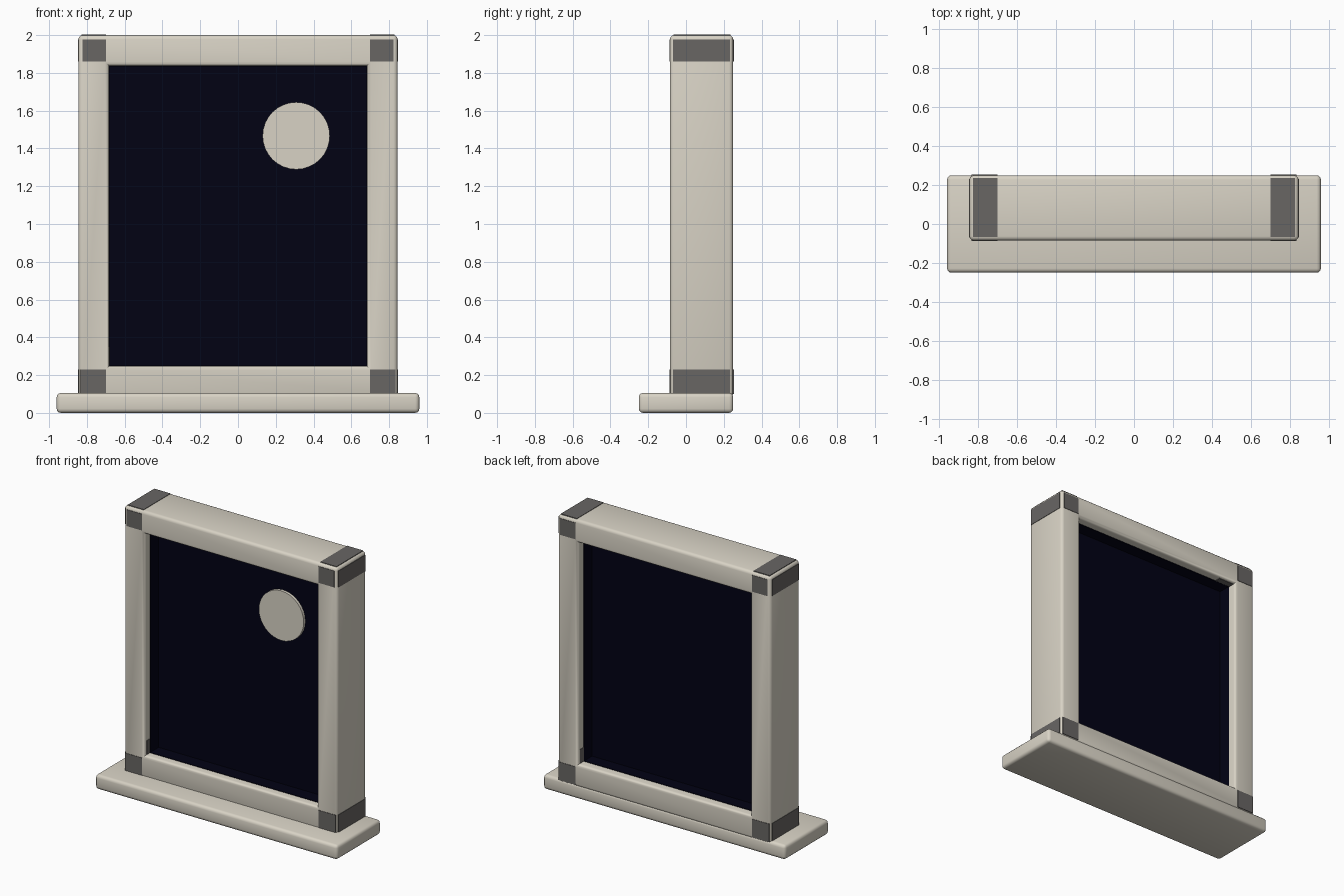
import bpy, bmesh
from math import radians
from mathutils import Matrix, Vector

cube = bpy.data.objects.get("Cube")
if cube:
    bpy.data.objects.remove(cube, do_unlink=True)


def material(name, rgb):
    m = bpy.data.materials.new(name)
    m.use_nodes = True
    m.diffuse_color = (*rgb, 1)
    m.node_tree.nodes["Principled BSDF"].inputs["Base Color"].default_value = (*rgb, 1)
    return m


stone = material("warm off white", (0.69, 0.65, 0.56))
grey = material("dark grey", (0.14, 0.133, 0.127))
night = material("midnight blue", (0.0005, 0.0005, 0.007))


def finish(name, bm, mat):
    bmesh.ops.recalc_face_normals(bm, faces=bm.faces)
    mesh = bpy.data.meshes.new(name)
    bm.to_mesh(mesh)
    bm.free()
    mesh.materials.append(mat)
    ob = bpy.data.objects.new(name, mesh)
    bpy.context.collection.objects.link(ob)
    bpy.ops.object.select_all(action="DESELECT")
    ob.select_set(True)
    bpy.context.view_layer.objects.active = ob
    bpy.ops.object.shade_smooth_by_angle(angle=radians(40))


def round_edges(bm, edges, width):
    bmesh.ops.bevel(bm, geom=edges, offset=width, segments=3, profile=0.5, affect="EDGES")


def box(name, lo, hi, mat, bevel=0):
    lo, hi = Vector(lo), Vector(hi)
    bm = bmesh.new()
    bmesh.ops.create_cube(bm, size=1, matrix=Matrix.Translation((lo + hi) / 2)
                          @ Matrix.Diagonal((*(hi - lo), 1)))
    if bevel:
        round_edges(bm, bm.edges[:], bevel)
    finish(name, bm, mat)


def ring(name, half, bottom, top, bar, front, back, mat, bevel=0):
    """Rectangular section swept round four mitred corners; inner corners stay sharp."""
    bm = bmesh.new()
    loops = []
    for sx, up in ((-1, 0), (1, 0), (1, 1), (-1, 1)):
        loops.append([bm.verts.new((sx * (half - i), y, top - i if up else bottom + i))
                      for i, y in ((0, front), (0, back), (bar, back), (bar, front))])
    for i in range(4):
        a, b = loops[i], loops[(i + 1) % 4]
        for j in range(4):
            k = (j + 1) % 4
            bm.faces.new((a[j], a[k], b[k], b[j]))
    bmesh.ops.recalc_face_normals(bm, faces=bm.faces)
    if bevel:
        round_edges(bm, [e for e in bm.edges if e.calc_face_angle_signed() > 0.5], bevel)
    finish(name, bm, mat)


# Frame and sill
W, FRONT, BACK, BOTTOM, TOP, BAR = 0.845, -0.085, 0.25, 0.085, 2.0, 0.163
ring("window_frame", W, BOTTOM, TOP, BAR, FRONT, BACK, stone, 0.022)
box("sill", (-0.96, -0.25, 0), (0.96, 0.25, 0.105), stone, 0.022)

# Dark lining of the opening, with the pane halfway through it
LINE = 0.004
ring("opening_lining", W - BAR + LINE, BOTTOM + BAR - LINE, TOP - BAR + LINE, 2 * LINE,
     -0.025, 0.185, night)
inner = W - BAR + LINE
box("pane", (-inner, 0.07, BOTTOM + BAR - LINE), (inner, 0.095, TOP - BAR + LINE), night)

# Moon disc in front of the pane
bm = bmesh.new()
bmesh.ops.create_cone(bm, cap_ends=True, segments=32, radius1=0.178, radius2=0.178, depth=0.022,
                      matrix=Matrix.Translation((0.308, 0.061, 1.467)) @ Matrix.Rotation(radians(90), 4, "X"))
finish("moon", bm, stone)

# Worn corner patches on the outer faces
P = 0.003
for side, sx in (("right", -1), ("left", 1)):
    def patch(name, x0, x1, y0, y1, z0, z1):
        xs = sorted((sx * x0, sx * x1))
        box(f"{side}_{name}", (xs[0], y0, z0), (xs[1], y1, z1), grey)

    for level, z0, z1, x1 in (("top", 1.86, 1.978, 0.823), ("bottom", 0.1, 0.23, 0.835)):
        patch(level + "_front_patch", 0.70, x1, FRONT - P, FRONT + P, z0, z1)
        patch(level + "_back_patch", 0.70, x1, BACK - P, BACK + P, z0, z1)
        patch(level + "_side_patch", W - P, W + P, FRONT + 0.015, BACK - 0.018, z0, z1)
    patch("cap_patch", 0.70, 0.828, FRONT + 0.018, BACK - 0.015, TOP - P, TOP + P)

# Patches on the reveals, in front of and behind the lining
R = W - BAR
box("right_reveal_patch", (-R - P, -0.063, 0.25), (-R + P, -0.025, 0.35), grey)
box("left_reveal_patch", (R - P, 0.185, 0.25), (R + P, 0.228, 0.35), grey)
box("head_reveal_patch", (-R, 0.185, TOP - BAR - P), (-0.56, 0.228, TOP - BAR + P), grey)
